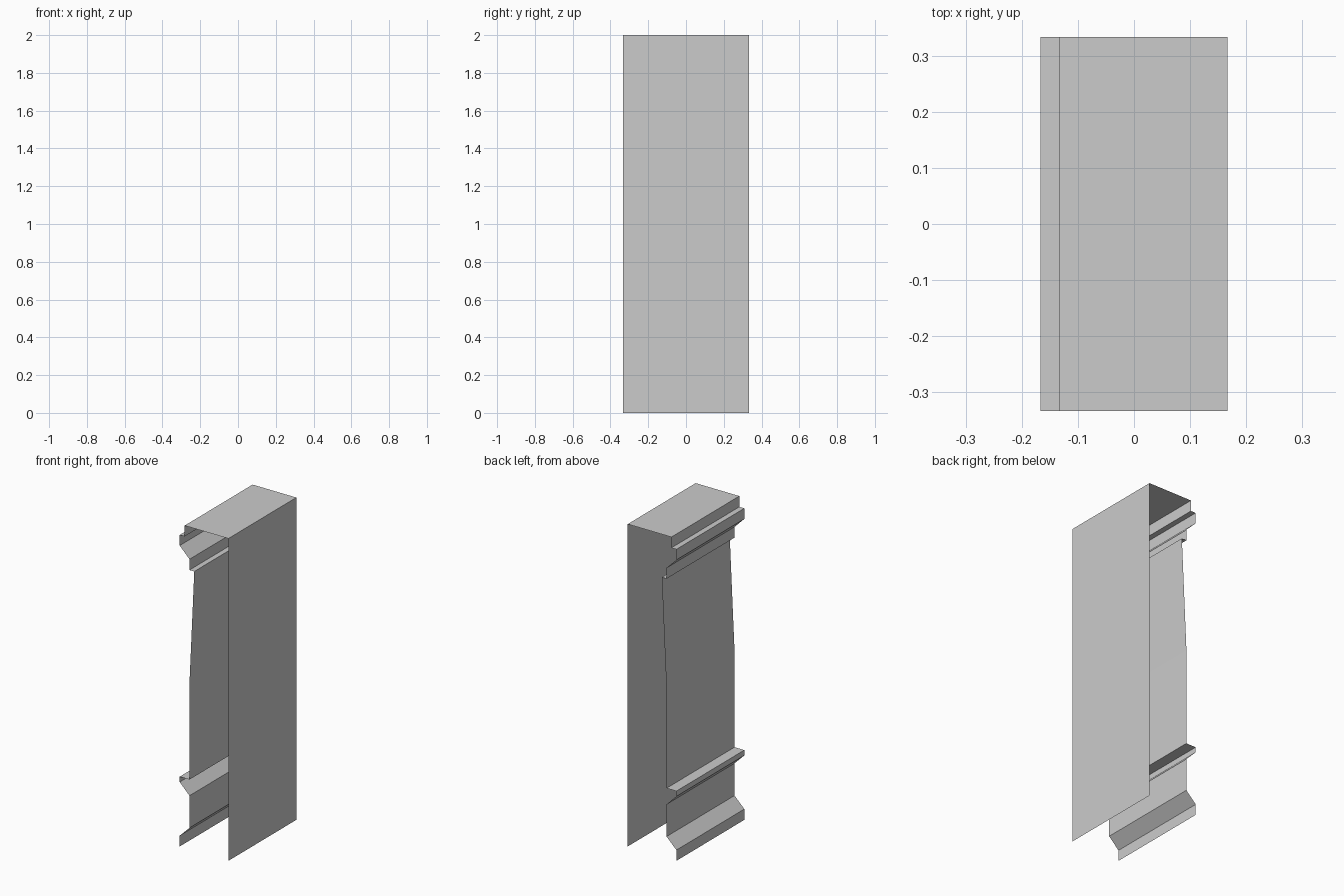
import bpy
import bmesh

if "Cube" in bpy.data.objects:
    bpy.data.objects.remove(bpy.data.objects["Cube"])

HALF_LENGTH = 0.333


def extrude_profile(name, profile):
    """Sweep an open (x, z) profile along y as a thin flat-shaded shell."""
    bm = bmesh.new()
    pts = [bm.verts.new((x, -HALF_LENGTH, z)) for x, z in profile]
    edges = [bm.edges.new(pair) for pair in zip(pts, pts[1:])]
    new = bmesh.ops.extrude_edge_only(bm, edges=edges)["geom"]
    moved = [g for g in new if isinstance(g, bmesh.types.BMVert)]
    bmesh.ops.translate(bm, verts=moved, vec=(0, 2 * HALF_LENGTH, 0))
    # Profile runs up the moulded side, over the top, down the back: outside is on the left
    bm.normal_update()
    for face, (a, b) in zip(bm.faces, zip(profile, profile[1:])):
        outward = (-(b[1] - a[1]), b[0] - a[0])
        if face.normal.x * outward[0] + face.normal.z * outward[1] < 0:
            face.normal_flip()
    mesh = bpy.data.meshes.new(name)
    bm.to_mesh(mesh)
    bm.free()
    obj = bpy.data.objects.new(name, mesh)
    bpy.context.collection.objects.link(obj)
    return obj


# Depths of the moulded face
OUT, LIP, FACE, NECK, BACK = -0.167, -0.133, -0.1, -0.067, 0.167

# Flared foot and dado up to the rail
base = [(OUT, 0), (OUT, 0.067), (FACE, 0.133), (FACE, 0.333)]
# Projecting rail
rail = [(OUT, 0.4), (OUT, 0.433), (FACE, 0.433)]
# Panel that leans back near the top
panel = [(FACE, 1.03), (NECK, 1.733)]
# Stepped cornice
cornice = [(FACE, 1.733), (FACE, 1.8), (OUT, 1.867), (OUT, 1.933),
           (LIP, 1.933), (LIP, 2)]
# Flat top and plain back wall
back = [(BACK, 2), (BACK, 0)]

extrude_profile("moulded_wall", base + rail + panel + cornice + back)
